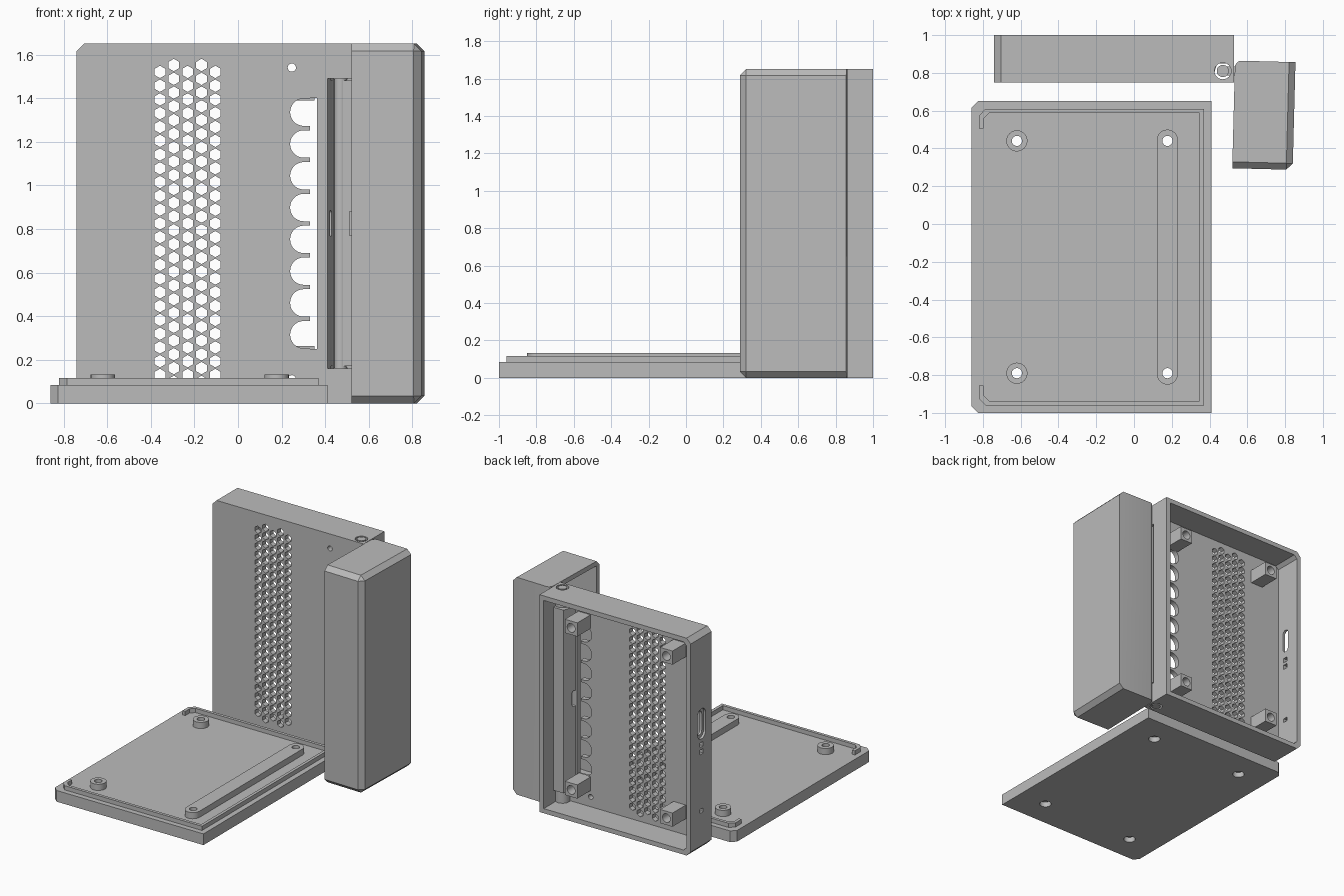
import bpy, bmesh, math
from mathutils import Matrix, Vector

if "Cube" in bpy.data.objects:
    bpy.data.objects.remove(bpy.data.objects["Cube"], do_unlink=True)

GREY = (0.5, 0.5, 0.5, 1)
mat = bpy.data.materials.new("plain_grey")
mat.use_nodes = True
mat.diffuse_color = GREY
mat.node_tree.nodes["Principled BSDF"].inputs["Base Color"].default_value = GREY


def finish(name, bm):
    bmesh.ops.recalc_face_normals(bm, faces=bm.faces)
    me = bpy.data.meshes.new(name)
    bm.to_mesh(me)
    bm.free()
    me.materials.append(mat)
    ob = bpy.data.objects.new(name, me)
    bpy.context.collection.objects.link(ob)
    return ob


def prism(bm, pts, axis, a, b):
    """Extrude a 2D outline along an axis from a to b."""
    def at(p, t):
        u, v = p
        return {"x": (t, u, v), "y": (u, t, v), "z": (u, v, t)}[axis]
    face = bm.faces.new([bm.verts.new(at(p, a)) for p in pts])
    ext = bmesh.ops.extrude_face_region(bm, geom=[face])["geom"]
    step = Vector(at((0, 0), b - a))
    bmesh.ops.translate(bm, vec=step, verts=[g for g in ext if isinstance(g, bmesh.types.BMVert)])


def rect(u0, v0, u1, v1):
    return [(u0, v0), (u1, v0), (u1, v1), (u0, v1)]


def ngon(u, v, r, n=24, start=0.0, sweep=math.tau):
    steps = n if sweep == math.tau else n + 1
    return [(u + r * math.cos(start + sweep * i / n), v + r * math.sin(start + sweep * i / n))
            for i in range(steps)]


def stadium(u, v0, v1, r):
    return ngon(u, v1 - r, r, 12, 0, math.pi) + ngon(u, v0 + r, r, 12, math.pi, math.pi)


def clipped(u0, v0, u1, v1, c):
    """Rectangle with its two left corners chamfered."""
    return [(u0 + c, v0), (u1, v0), (u1, v1), (u0 + c, v1), (u0, v1 - c), (u0, v0 + c)]


def make(name, *prisms):
    bm = bmesh.new()
    for p in prisms:
        prism(bm, *p)
    return finish(name, bm)


def cut(ob, *prisms):
    tool = make("cutter", *prisms)
    tool.hide_render = True
    mod = ob.modifiers.new("cut", "BOOLEAN")
    mod.operation, mod.solver, mod.object = "DIFFERENCE", "EXACT", tool
    bpy.context.view_layer.objects.active = ob
    bpy.ops.object.modifier_apply(modifier=mod.name)
    bpy.data.objects.remove(tool, do_unlink=True)


def smooth(ob):
    bpy.ops.object.select_all(action="DESELECT")
    ob.select_set(True)
    bpy.context.view_layer.objects.active = ob
    bpy.ops.object.shade_smooth_by_angle(angle=math.radians(30))


H, MID = 1.65, 0.825
HX, HY = 0.47, 0.81          # hinge axis
Z0, Z1 = 0.16, 1.49          # hinge slot ends

# Upright case: open-backed tray
case = make("case_shell", (clipped(-0.74, 0, 0.53, H, 0.035), "y", 0.75, 1.0))
cut(case, (clipped(-0.705, 0.035, 0.495, H - 0.035, 0.025), "y", 0.79, 1.1))

# Hexagonal vents in staggered columns
vents = []
for col in range(5):
    rows = 23 + col % 2
    for row in range(rows):
        z = MID + (row - (rows - 1) / 2) * 0.0632
        vents.append((ngon(-0.358 + col * 0.0635, z, 0.0285, 6, math.pi / 2), "y", 0.7, 0.85))
cut(case, *vents)

# Scalloped opening and two small round holes
cut(case, (rect(0.33, 0.25, 0.362, 1.4), "y", 0.7, 0.785 + 0.05))
scallops = []
for i in range(8):
    z = MID + (i - 3.5) * 0.1458
    arc = ngon(0.302, z, 0.063, 14, math.pi / 2, math.pi)
    scallops.append((arc + [(0.34, z - 0.063), (0.34, z + 0.063)], "y", 0.7, 0.85))
cut(case, *scallops)
cut(case, *[(ngon(0.247, z, 0.019), "y", 0.7, 0.85) for z in (0.11, 1.54)])

# Ports in the side wall
cut(case, (stadium(0.87, 0.845, 1.075, 0.05), "x", -0.8, -0.722))
cut(case, (stadium(0.87, 0.87, 1.05, 0.028), "x", -0.8, -0.65),
    (rect(0.85, 0.785, 0.89, 0.82), "x", -0.8, -0.65),
    (rect(0.85, 0.73, 0.89, 0.765), "x", -0.8, -0.65),
    (rect(0.85, 0.285, 0.89, 0.315), "x", -0.8, -0.65))

# Hinge housing, slot and pin bosses
trough = [(0.41, 0.70), (0.41, 0.75), (0.44, 0.85), (0.56, 0.85), (0.56, 0.70)]
housing = make("hinge_housing",
               ([(0.37, 0.77), (0.41, 0.885), (0.51, 0.885), (0.51, 0.77)], "z", 0.13, 1.52))
catch = (stadium(0.80, 0.765, 0.885, 0.015), "x", 0.35, 0.45)
for part in (case, housing):
    cut(part, (trough, "z", Z0, Z1))
cut(housing, catch)
bosses = make("hinge_bosses", (ngon(HX, HY, 0.055), "z", 0.02, 0.14),
              (ngon(HX, HY, 0.055), "z", 1.51, H - 0.02))
for part in (case, housing, bosses):
    cut(part, (ngon(HX, HY, 0.044), "z", -0.1, Z0 + 0.01), (ngon(HX, HY, 0.044), "z", Z1 - 0.01, H + 0.1))
    smooth(part)

# Screw posts inside the case
spots = [(x, z) for x in (-0.5, 0.3) for z in (0.21, 1.44)]
posts = make("screw_posts", *[(rect(x - 0.052, z - 0.052, x + 0.052, z + 0.052), "y", 0.78, 0.95)
                              for x, z in spots])
cut(posts, *[(ngon(x, z, 0.033), "y", 0.82, 1.0) for x, z in spots])
smooth(posts)

# Door: hollow box, outer edges chamfered, one hinge edge rounded
dx0, dx1, dy0, dy1 = 0.535, 0.855, 0.295, 0.865
bm = bmesh.new()
prism(bm, rect(dx0, dy0, dx1, dy1), "z", 0, H)


def mid(e):
    return (e.verts[0].co + e.verts[1].co) / 2


outer = [e for e in bm.edges if mid(e).x > dx0 + 0.01 and mid(e).y < dy1 - 0.01]
bmesh.ops.bevel(bm, geom=outer, offset=0.034, segments=1, affect="EDGES")
inner = [e for e in bm.edges if mid(e).x < dx0 + 0.01 and mid(e).y > dy1 - 0.01]
bmesh.ops.bevel(bm, geom=inner, offset=0.035, segments=5, profile=0.5, affect="EDGES")
door = finish("door", bm)
cut(door, (rect(dx0 - 0.1, dy0 + 0.035, dx1 - 0.035, dy1 - 0.07), "z", 0.035, H - 0.035))
arm = make("door_hinge_arm", (rect(HX, HY - 0.025, dx0 + 0.03, HY + 0.025), "z", Z0 + 0.01, Z1 - 0.01),
           (rect(0.51, 0.765, 0.525, 0.79), "z", 0.77, 0.88))
pin = make("door_hinge_pin", (ngon(HX, HY, 0.028), "z", Z0 + 0.005, Z1 - 0.005),
           (ngon(HX, HY, 0.032), "z", 0, Z0 + 0.005), (ngon(HX, HY, 0.032), "z", Z1 - 0.005, H))
smooth(pin)
pivot = Matrix.Translation((dx0, dy1, 0))
door.data.transform(pivot @ Matrix.Rotation(math.radians(-1.5), 4, "Z") @ pivot.inverted())
smooth(door)

# Back plate lying flat, with rim, pads and screw holes
plate = make("back_plate", (clipped(-0.86, -1, 0.41, 0.65, 0.035), "z", 0, 0.085))
rim = make("plate_rim", (clipped(-0.82, -0.96, 0.37, 0.61, 0.035), "z", 0.08, 0.117))
cut(rim, (clipped(-0.797, -0.937, 0.347, 0.587, 0.03), "z", 0, 0.2))
cut(rim, (rect(-0.9, -0.855, -0.7, 0.505), "z", 0, 0.2))
pads = make("plate_pads", (stadium(0.177, -0.85, 0.5, 0.056), "z", 0.08, 0.132),
            *[(ngon(-0.62, y, 0.056), "z", 0.08, 0.132) for y in (-0.79, 0.44)])
holes = [(x, y) for x in (-0.62, 0.177) for y in (-0.79, 0.44)]
for part in (plate, pads):
    cut(part, *[(ngon(x, y, 0.027), "z", -0.1, 0.2) for x, y in holes])
cut(plate, *[(ngon(x, y, 0.042), "z", -0.1, 0.04) for x, y in holes])
for part in (plate, pads):
    smooth(part)
